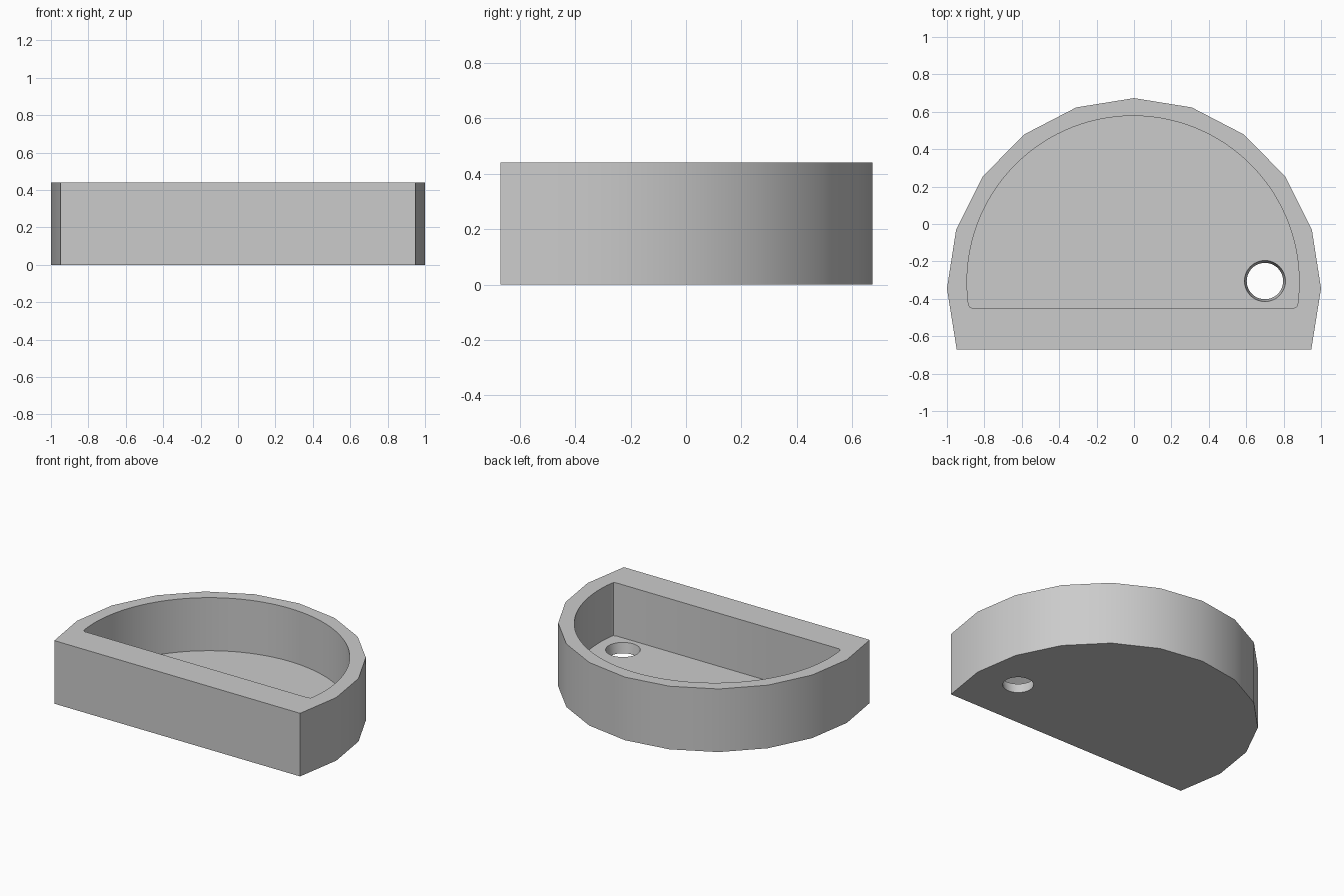
import bpy
import bmesh
from math import sin, cos, pi, asin, radians

cube = bpy.data.objects.get("Cube")
if cube:
    bpy.data.objects.remove(cube, do_unlink=True)

HEIGHT = 0.44
FLOOR = 0.07

grey = bpy.data.materials.new("light grey")
grey.use_nodes = True
colour = (0.6, 0.6, 0.6, 1)
grey.diffuse_color = colour
grey.node_tree.nodes["Principled BSDF"].inputs["Base Color"].default_value = colour


def prism(name, lower, upper, z0, z1):
    """Closed solid between two matching counter-clockwise outlines."""
    bm = bmesh.new()
    bottom = [bm.verts.new((x, y, z0)) for x, y in lower]
    top = [bm.verts.new((x, y, z1)) for x, y in upper]
    bm.faces.new(bottom[::-1])
    bm.faces.new(top)
    n = len(bottom)
    for i in range(n):
        j = (i + 1) % n
        bm.faces.new((bottom[i], bottom[j], top[j], top[i]))
    mesh = bpy.data.meshes.new(name)
    bm.to_mesh(mesh)
    bm.free()
    mesh.materials.append(grey)
    obj = bpy.data.objects.new(name, mesh)
    bpy.context.collection.objects.link(obj)
    return obj


def arc(cx, cy, rx, ry, start, end, steps):
    angles = [start + (end - start) * i / steps for i in range(steps + 1)]
    return [(cx + rx * cos(a), cy + ry * sin(a)) for a in angles]


def carve(target, cutter):
    mod = target.modifiers.new("cut", 'BOOLEAN')
    mod.operation = 'DIFFERENCE'
    mod.solver = 'EXACT'
    mod.object = cutter
    bpy.ops.object.select_all(action='DESELECT')
    target.select_set(True)
    bpy.context.view_layer.objects.active = target
    bpy.ops.object.modifier_apply(modifier=mod.name)
    bpy.data.objects.remove(cutter, do_unlink=True)


# Faceted D-shaped body with a flat front
outline = [(-0.948, -0.67), (0.948, -0.67)]
outline += arc(0, -0.345, 1, 1.018, 0, pi, 10)
tray = prism("tray_body", outline, outline, 0, HEIGHT)

# Smooth D-shaped pocket with small rounded front corners
cx, cy, r = -0.005, -0.31, 0.888
start = asin(-0.115 / r)
corner = [(0.86, -0.45), (0.875, -0.442)]
pocket = [(cx + x, y) for x, y in corner]
pocket += arc(cx, cy, r, r, start, pi - start, 64)
pocket += [(cx - x, y) for x, y in reversed(corner)]
carve(tray, prism("pocket_cutter", pocket, pocket, FLOOR, HEIGHT + 0.1))

# Tapered drain hole through the floor
hole = [arc(0.7, -0.305, s, s, 0, 2 * pi, 48)[:-1] for s in (0.097, 0.11)]
over = 0.002
carve(tray, prism("drain_cutter", hole[0], hole[1], -over, FLOOR + over))

tray.select_set(True)
bpy.context.view_layer.objects.active = tray
bpy.ops.object.shade_smooth_by_angle(angle=radians(30))
